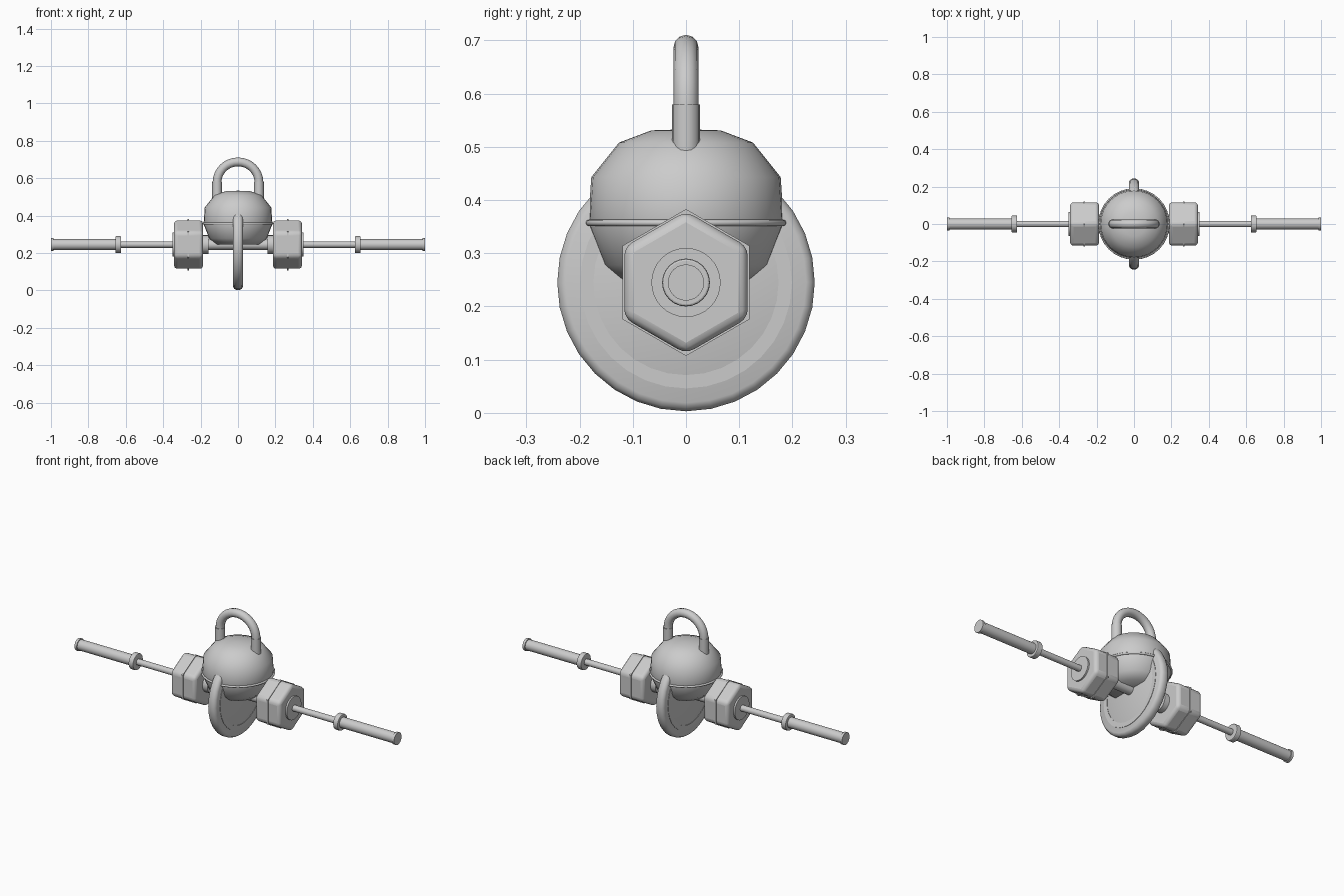
import bpy, math
from math import pi, sin, cos

if "Cube" in bpy.data.objects:
    bpy.data.objects.remove(bpy.data.objects["Cube"])

AXIS_Z = 0.245  # height of the horizontal bar


def smooth(ob, angle=35):
    bpy.ops.object.select_all(action='DESELECT')
    ob.select_set(True)
    bpy.context.view_layer.objects.active = ob
    bpy.ops.object.shade_smooth_by_angle(angle=math.radians(angle))
    return ob


def lathe(name, profile, n, along_x=False, angle=35, phase=0.0):
    """Spin (radius, height) pairs about z, or about the bar axis along x."""
    verts, faces = [], []
    for r, h in profile:
        for i in range(n):
            a = 2 * pi * i / n + phase
            if along_x:
                verts.append((h, r * sin(a), AXIS_Z + r * cos(a)))
            else:
                verts.append((r * cos(a), r * sin(a), h))
    for k in range(len(profile) - 1):
        for i in range(n):
            j = (i + 1) % n
            faces.append((k * n + i, k * n + j, (k + 1) * n + j, (k + 1) * n + i))
    faces += [tuple(range(n))[::-1], tuple(range(len(verts) - n, len(verts)))]
    if along_x:  # keep normals pointing out
        faces = [f[::-1] for f in faces]
    me = bpy.data.meshes.new(name)
    me.from_pydata(verts, [], faces)
    ob = bpy.data.objects.new(name, me)
    bpy.context.collection.objects.link(ob)
    return smooth(ob, angle)


def rod(name, r, x0, x1, n=24, bevel=0.0, segments=2):
    x0, x1 = min(x0, x1), max(x0, x1)
    ob = lathe(name, [(r, x0), (r, x1)], n, True)
    if bevel:
        m = ob.modifiers.new("bevel", 'BEVEL')
        m.width, m.segments = bevel, segments
        m.limit_method = 'ANGLE'
        m.angle_limit = math.radians(40)
        bpy.ops.object.modifier_apply(modifier="bevel")
        smooth(ob)
    return ob


# kettlebell body, flat base, and the thin band round it
lathe("kettlebell_body", [(0.115, 0.245), (0.154, 0.278), (0.184, 0.354),
      (0.178, 0.443), (0.126, 0.508), (0.065, 0.531), (0.002, 0.533)], 32, angle=50)
bpy.ops.mesh.primitive_torus_add(major_radius=0.185, minor_radius=0.006, major_segments=32,
                                 minor_segments=8, location=(0, 0, 0.357))
bpy.context.object.name = "kettlebell_band"
smooth(bpy.context.object, 60)

# kettlebell handle: arched tube with thicker legs
cu = bpy.data.curves.new("kettlebell_handle", 'CURVE')
cu.dimensions = '3D'
cu.bevel_depth, cu.bevel_resolution, cu.use_fill_caps = 0.0235, 4, True
pts = [(0.112, 0.50)] + [(0.112 * cos(pi * i / 16), 0.578 + 0.109 * sin(pi * i / 16))
                         for i in range(17)] + [(-0.112, 0.50)]
sp = cu.splines.new('POLY')
sp.points.add(len(pts) - 1)
for p, (x, z) in zip(sp.points, pts):
    p.co = (x, 0, z, 1)
handle = bpy.data.objects.new("kettlebell_handle", cu)
bpy.context.collection.objects.link(handle)
bpy.ops.object.select_all(action='DESELECT')
handle.select_set(True)
bpy.context.view_layer.objects.active = handle
bpy.ops.object.convert(target='MESH')
smooth(bpy.context.object, 50)
for side in (-1, 1):
    leg = lathe("handle_leg", [(0.026, 0.46), (0.026, 0.58)], 16)
    leg.location.x = side * 0.112

# weight plate with rounded edge and a slightly raised band on each face
lathe("weight_plate", [(0.226, -0.026), (0.236, -0.021), (0.242, -0.010), (0.242, 0.010),
      (0.236, 0.021), (0.226, 0.026)], 32, True, 50)
for side in (-1, 1):
    s = [0.02, 0.028, 0.028, 0.02]
    prof = list(zip((0.199, 0.199, 0.174, 0.174), [side * v for v in s]))
    ring = lathe("plate_band", prof if side > 0 else prof[::-1], 32, True)
    # the band is open in the middle and its back sits inside the plate
    big = [p for p in ring.data.polygons if len(p.vertices) > 4]
    import bmesh
    bm = bmesh.new()
    bm.from_mesh(ring.data)
    bmesh.ops.delete(bm, geom=[f for f in bm.faces if len(f.verts) > 4], context='FACES_ONLY')
    bm.to_mesh(ring.data)
    bm.free()

# long bar and dumbbell grip
rod("bar_shaft", 0.017, -0.99, 0.99)
rod("dumbbell_grip", 0.028, -0.20, 0.20)

for s in (-1, 1):
    # hexagonal dumbbell head, its raised seam and its collars
    rod("hex_head", 0.134, s * 0.187, s * 0.342, 6, 0.018, 3)
    rod("hex_seam", 0.138, s * 0.261, s * 0.271, 6)
    rod("head_flange", 0.065, s * 0.33, s * 0.351, 32)
    rod("grip_collar", 0.05, s * 0.157, s * 0.20)
    # bar sleeve, stop collar and end cap
    rod("sleeve", 0.029, s * 0.64, s * 0.995)
    rod("stop_collar", 0.045, s * 0.625, s * 0.655, 24, 0.004)
    rod("end_cap", 0.034, s * 0.986, s * 1.0)
